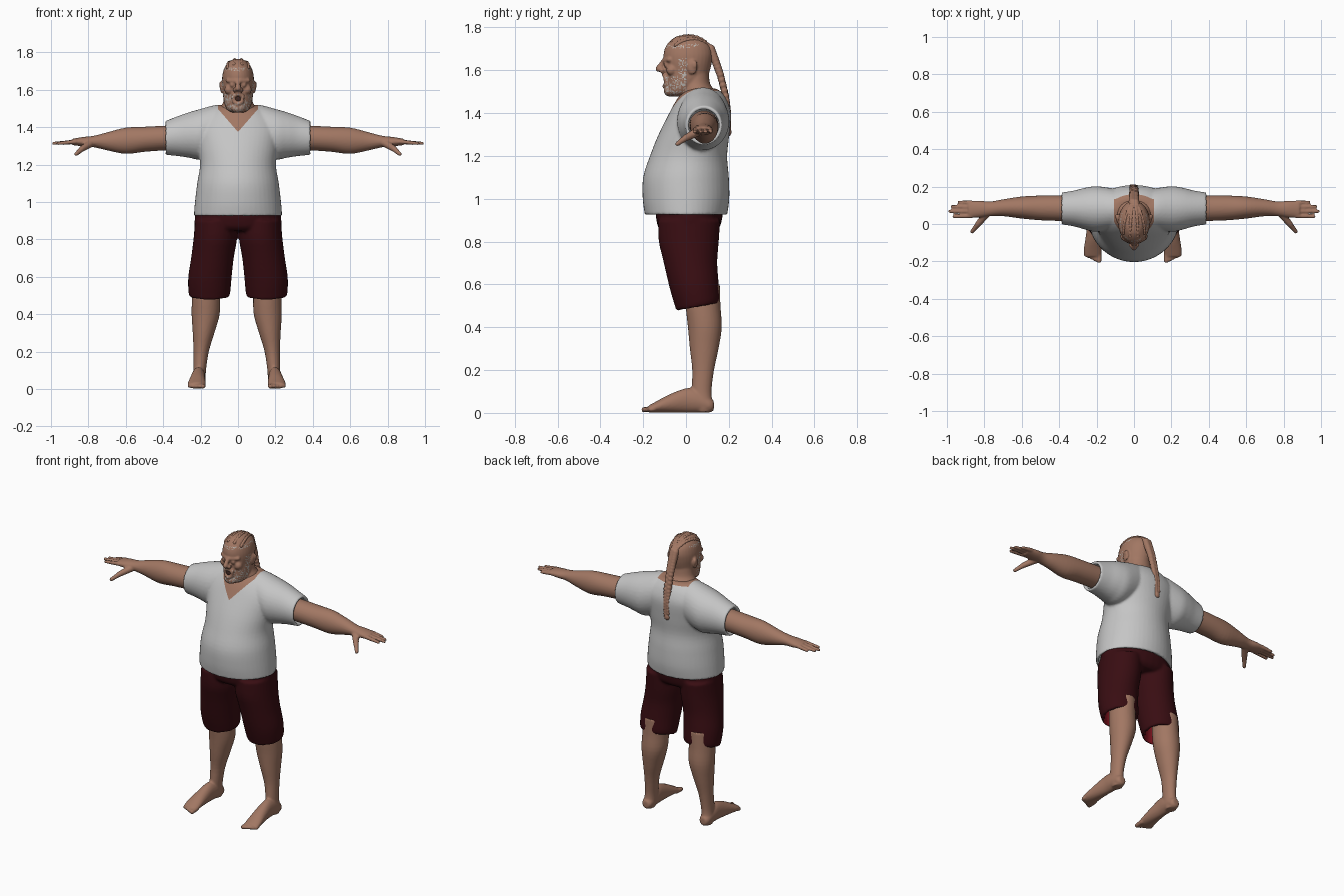
import bpy, bmesh, math, random
from mathutils import Vector, Matrix

random.seed(4)


def mat(name, r, g, b):
    m = bpy.data.materials.new(name)
    m.diffuse_color = (r, g, b, 1)
    return m


SKIN = mat("skin", 0.36, 0.185, 0.125)
SHIRT = mat("shirt grey", 0.56, 0.56, 0.56)
MAROON = mat("shorts maroon", 0.04, 0.004, 0.006)
RED = mat("lining red", 0.3, 0.01, 0.02)
GREY = mat("stubble grey", 0.5, 0.47, 0.44)
DARK = mat("mouth dark", 0.05, 0.02, 0.015)


def tube(bm, rings, axis, cup=(), sub=4, n=32):
    """Loft ellipses (x, y, z, a, b) along an axis; cup rings are added unsmoothed."""
    R = [Vector(r) for r in rings]
    pts = []
    for i in range(len(R) - 1):
        p0, p1, p2, p3 = R[max(i - 1, 0)], R[i], R[i + 1], R[min(i + 2, len(R) - 1)]
        for k in range(sub):
            t = k / sub
            pts.append(0.5 * (2 * p1 + (p2 - p0) * t + (2 * p0 - 5 * p1 + 4 * p2 - p3) * t * t
                              + (3 * p1 - p0 - 3 * p2 + p3) * t ** 3))
    pts += [R[-1]] + [Vector(c) for c in cup]
    loops = []
    for x, y, z, a, b in pts:
        ring = []
        for k in range(n):
            u, v = a * math.cos(k * math.tau / n), b * math.sin(k * math.tau / n)
            off = {'x': (0, u, v), 'y': (u, 0, v), 'z': (u, v, 0)}[axis]
            ring.append(bm.verts.new((x + off[0], y + off[1], z + off[2])))
        loops.append(ring)
    for A, B in zip(loops, loops[1:]):
        for k in range(n):
            bm.faces.new((A[k], A[(k + 1) % n], B[(k + 1) % n], B[k]))
    bm.faces.new(loops[0][::-1])
    bm.faces.new(loops[-1])


def ball(bm, c, s):
    s = s if isinstance(s, tuple) else (s, s, s)
    bmesh.ops.create_uvsphere(bm, u_segments=14, v_segments=8, radius=1,
                              matrix=Matrix.Translation(c) @ Matrix.Diagonal((*s, 1)))


def limb(bm, p, q, r0, r1, n=12):
    for i in range(n + 1):
        t = i / n
        ball(bm, Vector(p).lerp(Vector(q), t), r0 + (r1 - r0) * t)


def mirror(bm):
    g = bmesh.ops.duplicate(bm, geom=bm.verts[:] + bm.edges[:] + bm.faces[:])["geom"]
    for v in g:
        if isinstance(v, bmesh.types.BMVert):
            v.co.x *= -1


def finish(name, bm, mats, voxel, rule=None, cuts=(), smooth=3):
    """Fuse the pieces by remeshing, then cut and colour the faces by a rule."""
    bmesh.ops.recalc_face_normals(bm, faces=bm.faces[:])
    me = bpy.data.meshes.new(name)
    bm.to_mesh(me)
    bm.free()
    ob = bpy.data.objects.new(name, me)
    bpy.context.collection.objects.link(ob)
    m = ob.modifiers.new("fuse", 'REMESH')
    m.mode, m.voxel_size = 'VOXEL', voxel
    s = ob.modifiers.new("soften", 'SMOOTH')
    s.factor, s.iterations = 0.5, smooth
    dg = bpy.context.evaluated_depsgraph_get()
    me = bpy.data.meshes.new_from_object(ob.evaluated_get(dg))
    ob.modifiers.clear()
    ob.data = me
    me.name = name
    me.materials.clear()
    for k in mats:
        me.materials.append(k)
    b = bmesh.new()
    b.from_mesh(me)
    for co, no in cuts:
        bmesh.ops.bisect_plane(b, geom=b.verts[:] + b.edges[:] + b.faces[:],
                               plane_co=co, plane_no=no)
    b.normal_update()
    for f in b.faces:
        f.smooth = True
        f.material_index = rule(f.calc_center_median(), f.normal) if rule else 0
    b.to_mesh(me)
    b.free()
    return ob


# Shirt: sleeves, torso, open hems, V neck coloured as skin
bm = bmesh.new()
tube(bm, [(.05, .08, 1.40, .10, .11), (.11, .08, 1.39, .11, .13), (.2, .08, 1.362, .122, .135),
          (.26, .082, 1.358, .112, .122), (.32, .083, 1.352, .096, .107), (.39, .083, 1.342, .085, .09)], 'x',
     cup=[(.388, .083, 1.342, .072, .077), (.34, .083, 1.345, .07, .072)])
mirror(bm)
tube(bm, [(0, .078, 1.515, .105, .06), (0, .075, 1.50, .14, .088), (0, .073, 1.46, .19, .118),
          (0, .065, 1.40, .23, .143), (0, .037, 1.30, .216, .165), (0, .012, 1.20, .203, .18),
          (0, 0, 1.10, .218, .2), (0, 0, 1.0, .23, .202), (0, 0, .925, .236, .192)], 'z',
     cup=[(0, 0, .925, .221, .176), (0, 0, 1.0, .215, .18)], n=48)
K = .87


def neck_rule(c, n):
    v = abs(c.x) < (c.z - 1.374) * K and c.y < .07 and abs(c.x) < .108
    return 1 if v or (c.z > 1.503 and abs(c.x) < .108) else 0


finish("shirt", bm, [SHIRT, SKIN], .008, neck_rule,
       [((0, 0, 1.374), (1, 0, -K)), ((0, 0, 1.374), (-1, 0, -K)), ((0, .07, 0), (0, 1, 0)),
        ((0, 0, 1.503), (0, 0, 1)), ((.108, 0, 0), (1, 0, 0)), ((-.108, 0, 0), (1, 0, 0))])

# Shorts with hollow, red-lined legs and a sloping hem
bm = bmesh.new()
tube(bm, [(.118, .015, .9, .112, .145), (.122, .013, .8, .116, .14), (.137, .022, .7, .114, .124),
          (.15, .038, .6, .116, .114), (.153, .053, .52, .112, .105), (.153, .055, .495, .106, .1)], 'z',
     cup=[(.153, .055, .495, .088, .084), (.155, .055, .54, .09, .086), (.155, .055, .62, .08, .078)])
mirror(bm)
tube(bm, [(0, .015, .97, .224, .155), (0, .015, .93, .23, .157), (0, .014, .87, .23, .145),
          (0, .013, .845, .2, .12)], 'z')
for v in bm.verts:
    v.co.z += (v.co.y - .055) * .18 * max(0, min(1, (.75 - v.co.z) / .2))


def lining(c, n):
    out = Vector((abs(c.x) - .153, c.y - .055))
    side = Vector((n.x * (1 if c.x > 0 else -1), n.y))
    return 1 if c.z < .66 and out.length < .112 and (out.dot(side) < -.02 or (out.length < .085 and n.z < -.6)) else 0


finish("shorts", bm, [MAROON, RED], .008, lining)

# Arms and hands
bm = bmesh.new()
tube(bm, [(.3, .083, 1.345, .068, .068), (.385, .084, 1.342, .068, .066), (.5, .086, 1.335, .066, .067),
          (.6, .088, 1.327, .059, .07), (.7, .087, 1.324, .045, .048), (.77, .081, 1.323, .039, .031),
          (.83, .08, 1.322, .045, .025), (.885, .078, 1.321, .045, .017)], 'x')
for base, tx, ty in [(.114, .945, .116), (.091, .982, .093), (.067, .995, .068), (.043, .972, .04)]:
    limb(bm, (.87, base, 1.322), (tx - .01, ty, 1.313), .0125, .0095)
limb(bm, (.785, .06, 1.315), (.835, -.003, 1.283), .022, .016)
limb(bm, (.835, -.003, 1.283), (.865, -.04, 1.256), .015, .011)
mirror(bm)
finish("arms", bm, [SKIN], .0055)

# Legs and feet
bm = bmesh.new()
tube(bm, [(.158, .08, .6, .072, .078), (.163, .08, .5, .075, .081), (.166, .088, .4, .075, .079),
          (.177, .085, .3, .058, .067), (.19, .08, .2, .041, .051), (.198, .073, .1, .034, .046),
          (.202, .08, .04, .035, .045), (.202, .083, .005, .028, .035)], 'z')
tube(bm, [(.202, .13, .035, .02, .022), (.202, .11, .037, .033, .035), (.203, .05, .055, .037, .054),
          (.205, 0, .058, .037, .057), (.21, -.08, .043, .043, .042), (.214, -.14, .027, .048, .026),
          (.214, -.175, .018, .043, .016)], 'y')
for i in range(5):
    x = .179 + i * .0185
    limb(bm, (x, -.15, .018), (x + .001, -.196 + .008 * i, .015), .014 - .001 * i, .0135 - .001 * i, 6)
mirror(bm)
finish("legs", bm, [SKIN], .006).location.x = -.007

# Head, neck and face; grey flecks for beard and hairline
bm = bmesh.new()
ball(bm, (.03, -.089, 1.626), .015)
limb(bm, (.008, -.1, 1.645), (.056, -.078, 1.649), .013, .011)
ball(bm, (.016, -.112, 1.599), .0125)
ball(bm, (.047, -.066, 1.6), .026)
ball(bm, (.087, .03, 1.615), (.009, .024, .034))
ball(bm, (.092, .04, 1.625), (.009, .014, .02))
limb(bm, (0, -.1, 1.58), (.026, -.096, 1.565), .013, .01)
limb(bm, (.026, -.096, 1.565), (.022, -.094, 1.535), .01, .01)
limb(bm, (.022, -.094, 1.535), (0, -.1, 1.525), .01, .011)
mirror(bm)
limb(bm, (0, -.102, 1.645), (0, -.127, 1.607), .011, .0155)
ball(bm, (0, -.078, 1.505), (.04, .026, .028))
tube(bm, [(0, .01, 1.765, .012, .02), (0, .008, 1.754, .042, .06), (0, .01, 1.72, .071, .099),
          (0, .01, 1.68, .083, .114), (0, .009, 1.64, .085, .112), (0, .008, 1.6, .081, .104),
          (0, .002, 1.56, .079, .096), (0, -.01, 1.52, .071, .083), (0, -.03, 1.492, .056, .057),
          (0, -.038, 1.478, .03, .03)], 'z')
tube(bm, [(0, .04, 1.6, .068, .065), (0, .045, 1.54, .077, .067), (0, .055, 1.51, .092, .076),
          (0, .065, 1.48, .108, .088), (0, .065, 1.43, .115, .085)], 'z')


def beard(c, n):
    mouth = abs(c.x) < .024 and 1.53 < c.z < 1.572
    jaw = 1.475 < c.z < 1.575 and c.y < -.01 - (1.55 - c.z) * .3
    burns = 1.5 < c.z < 1.66 and -.035 < c.y < .005 and abs(c.x) > .06
    hairline = abs(c.z - 1.713 - c.y * .05) < .008 and c.y < .06
    if jaw and not mouth or burns:
        return 1 if random.random() < .3 else 0
    return 1 if hairline and random.random() < .3 else 0


finish("head", bm, [SKIN, GREY], .0055, beard, smooth=2)

# Open mouth
bm = bmesh.new()
ball(bm, (0, -.096, 1.55), (.017, .006, .015))
finish("mouth", bm, [DARK], .003)

# Cornrows over the skull and the long braid behind
bm = bmesh.new()
for x0 in (-.055, -.02, .02, .055):
    for i in range(34):
        t = i / 33
        a = math.radians(48 + 118 * t)
        x = x0 * (1 - t * t)
        w = math.sqrt(1 - (x / .085) ** 2)
        ball(bm, (x, .01 - .113 * w * math.cos(a), 1.66 + .101 * w * math.sin(a)), .008 + .003 * (i % 3 == 0))
path = [Vector(p) for p in [(0, .115, 1.70), (0, .135, 1.65), (0, .16, 1.58), (0, .185, 1.48),
                            (-.004, .197, 1.40), (-.006, .198, 1.33)]]
for i in range(41):
    u = i / 40 * 4.999
    p = path[int(u)].lerp(path[int(u) + 1], u % 1)
    p.x += .009 * (-1) ** i
    ball(bm, p, .021 - .007 * i / 40)
ball(bm, (-.006, .197, 1.312), (.02, .016, .022))
finish("braids", bm, [SKIN], .005, smooth=1)
